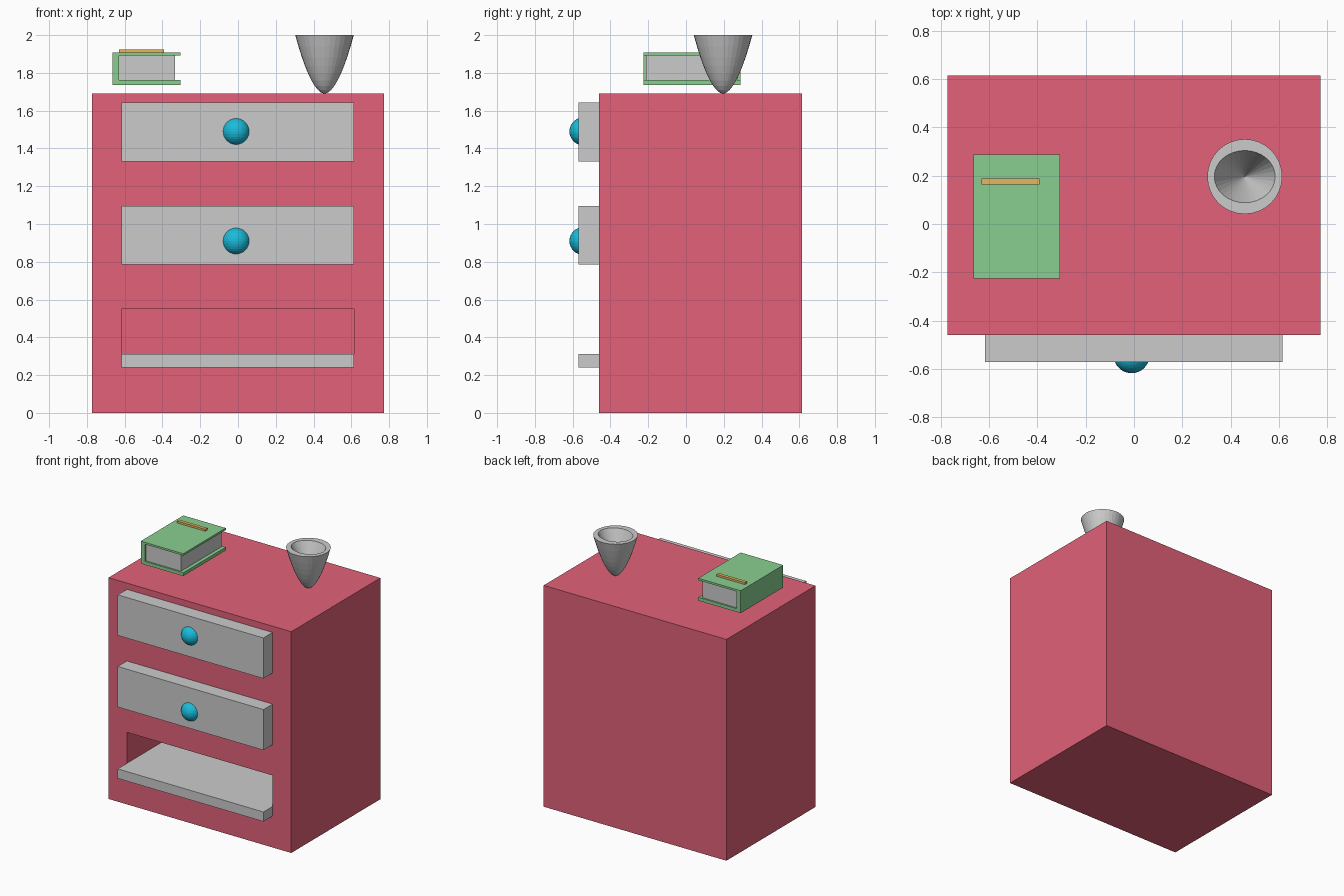
import bpy, bmesh, math

if "Cube" in bpy.data.objects:
    bpy.data.objects.remove(bpy.data.objects["Cube"])


def paint(obj, color):
    name = "colour_%02d_%02d_%02d" % tuple(int(c * 99) for c in color)
    mat = bpy.data.materials.get(name) or bpy.data.materials.new(name)
    mat.diffuse_color = (*color, 1)
    mat.use_nodes = True
    mat.node_tree.nodes["Principled BSDF"].inputs["Base Color"].default_value = mat.diffuse_color
    obj.data.materials.append(mat)


def box(name, x, y, z, color=None):
    bpy.ops.mesh.primitive_cube_add(size=1)
    obj = bpy.context.object
    obj.name = name
    for v in obj.data.vertices:
        v.co = [(r[0] + r[1]) / 2 + c * (r[1] - r[0]) for r, c in zip((x, y, z), v.co)]
    if color:
        paint(obj, color)
    return obj


RED = (0.76, 0.12, 0.19)
TEAL = (0.01, 0.5, 0.7)
GREEN = (0.255, 0.62, 0.28)
ORANGE = (0.8, 0.47, 0.12)
DRAWER_X = (-0.617, 0.614)
DRAWER_Y = (-0.57, 0.45)

# Cabinet body with one open compartment
cabinet = box("cabinet", (-0.772, 0.772), (-0.46, 0.615), (0, 1.69), RED)
cutter = box("compartment_cutter", DRAWER_X, (-0.7, 0.45), (0.24, 0.55), RED)
cut = cabinet.modifiers.new("compartment", 'BOOLEAN')
cut.object = cutter
cut.operation = 'DIFFERENCE'
cut.solver = 'EXACT'
cutter.hide_render = True
cutter.hide_viewport = True

# Pull-out shelf and two drawers with knobs
box("shelf", DRAWER_X, DRAWER_Y, (0.24, 0.313))
for label, z in (("upper", 1.487), ("middle", 0.94)):
    box(label + "_drawer", DRAWER_X, DRAWER_Y, (z - 0.155, z + 0.155))
for label, z in (("upper", 1.49), ("middle", 0.91)):
    bpy.ops.mesh.primitive_uv_sphere_add(segments=32, ring_count=16, radius=0.074,
                                         location=(-0.01, -0.543, z))
    bpy.context.object.name = label + "_knob"
    paint(bpy.context.object, TEAL)

# Book: two covers, spine, pages and a strip on the cover
BOOK_X, BOOK_Y = (-0.664, -0.305), (-0.225, 0.288)
box("book_bottom_cover", BOOK_X, BOOK_Y, (1.737, 1.762), GREEN)
box("book_top_cover", BOOK_X, BOOK_Y, (1.893, 1.908), GREEN)
box("book_spine", (-0.664, -0.63), BOOK_Y, (1.762, 1.893), GREEN)
box("book_pages", (-0.63, -0.333), (-0.212, 0.276), (1.762, 1.893))
box("book_strip", (-0.63, -0.391), (0.163, 0.189), (1.908, 1.923), ORANGE)

# Cup: rounded outer wall, flat rim and oval conical hollow
SIDES, RINGS = 32, 9
CUP_H, CUP_R = 0.31, 0.155
bm = bmesh.new()
loops = []
sizes = [(CUP_R * (k / RINGS), CUP_R * (k / RINGS), CUP_H * (k / RINGS) ** 1.85)
         for k in range(1, RINGS + 1)]
sizes.append((0.126, 0.108, CUP_H))
for rx, ry, z in sizes:
    loops.append([bm.verts.new((rx * math.cos(a), ry * math.sin(a), z))
                  for a in (2 * math.pi * i / SIDES for i in range(SIDES))])
foot = bm.verts.new((0, 0, 0))
hollow = bm.verts.new((0, 0, 0.05))
for i in range(SIDES):
    j = (i + 1) % SIDES
    bm.faces.new((foot, loops[0][j], loops[0][i]))
    for a, b in zip(loops, loops[1:]):
        bm.faces.new((a[i], a[j], b[j], b[i]))
    bm.faces.new((loops[-1][i], loops[-1][j], hollow))
bmesh.ops.recalc_face_normals(bm, faces=bm.faces)
mesh = bpy.data.meshes.new("cup")
bm.to_mesh(mesh)
bm.free()
cup = bpy.data.objects.new("cup", mesh)
cup.location = (0.458, 0.196, 1.69)
bpy.context.collection.objects.link(cup)
